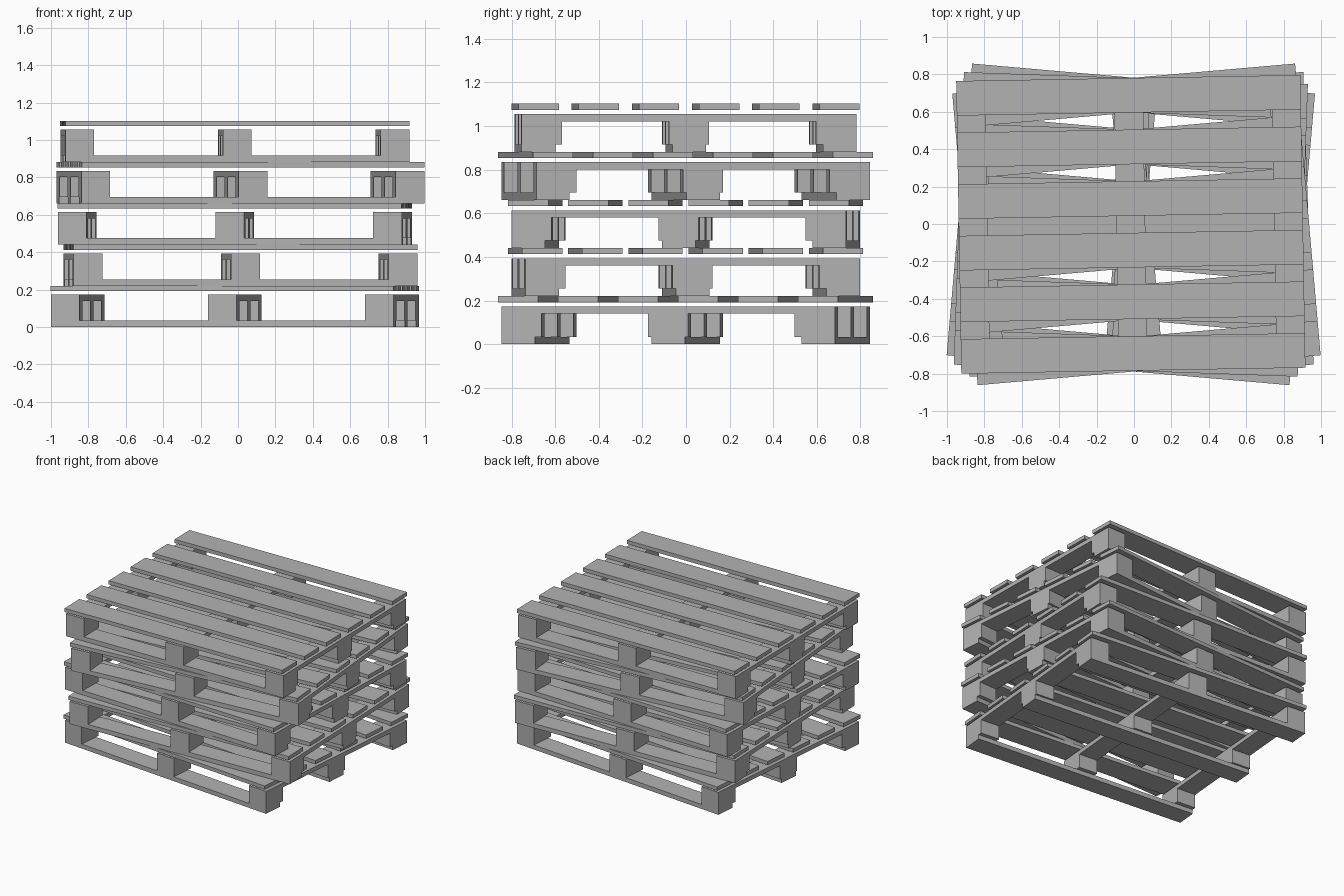
import bpy
import bmesh
from math import radians
from mathutils import Matrix, Vector

cube = bpy.data.objects.get("Cube")
if cube:
    bpy.data.objects.remove(cube, do_unlink=True)

GREY = (0.45, 0.45, 0.45, 1.0)
wood = bpy.data.materials.new("weathered_grey_wood")
wood.use_nodes = True
wood.diffuse_color = GREY
wood.node_tree.nodes["Principled BSDF"].inputs["Base Color"].default_value = GREY

# Pallet proportions
LENGTH, DEPTH, PITCH = 1.84, 1.535, 0.2205
NARROW, WIDE = 0.154, 0.185
SLATS, SLAT_STEP = 6, 0.276
BOARD_TOP, BLOCK_TOP, STRINGER_TOP, SLAT_BOTTOM = 0.034, 0.14, 0.173, 0.192


def make_part(name, boxes, placement):
    """One mesh of boxes given as (x, y, width, depth, z_low, z_high)."""
    bm = bmesh.new()
    for x, y, w, d, z0, z1 in boxes:
        m = Matrix.Translation((x, y, (z0 + z1) / 2)) @ Matrix.Diagonal((w, d, z1 - z0, 1))
        bmesh.ops.create_cube(bm, size=1, matrix=m)
    mesh = bpy.data.meshes.new(name)
    bm.to_mesh(mesh)
    bm.free()
    mesh.materials.append(wood)
    obj = bpy.data.objects.new(name, mesh)
    obj.matrix_world = placement
    bpy.context.collection.objects.link(obj)


def make_pallet(number, angle, shift):
    placement = (Matrix.Translation(Vector((shift, -0.002, number * PITCH)))
                 @ Matrix.Rotation(radians(angle), 4, 'Z'))
    sides = (-1, 0, 1)
    stringer_x = [s * (LENGTH - NARROW) / 2 for s in sides]
    board_y = [s * (DEPTH - NARROW) / 2 for s in sides]
    block_y = [s * (DEPTH - WIDE) / 2 for s in sides]
    slat_y = [(i - (SLATS - 1) / 2) * SLAT_STEP for i in range(SLATS)]
    parts = {
        "bottom_boards": [(0, y, LENGTH, NARROW, 0, BOARD_TOP) for y in board_y],
        "blocks": [(x, y, NARROW, WIDE, BOARD_TOP, BLOCK_TOP)
                   for x in stringer_x for y in block_y],
        "stringers": [(x, 0, NARROW, DEPTH, BLOCK_TOP, STRINGER_TOP) for x in stringer_x],
        "top_slats": [(0, y, LENGTH, WIDE, SLAT_BOTTOM, PITCH) for y in slat_y],
    }
    for name, boxes in parts.items():
        make_part(f"pallet_{number + 1}_{name}", boxes, placement)


# Stack, bottom to top: turn in degrees and sideways shift
STACK = [(-5, -0.017), (2, 0.013), (-2, -0.017), (5, 0.013), (1, -0.017)]
for number, (angle, shift) in enumerate(STACK):
    make_pallet(number, angle, shift)
